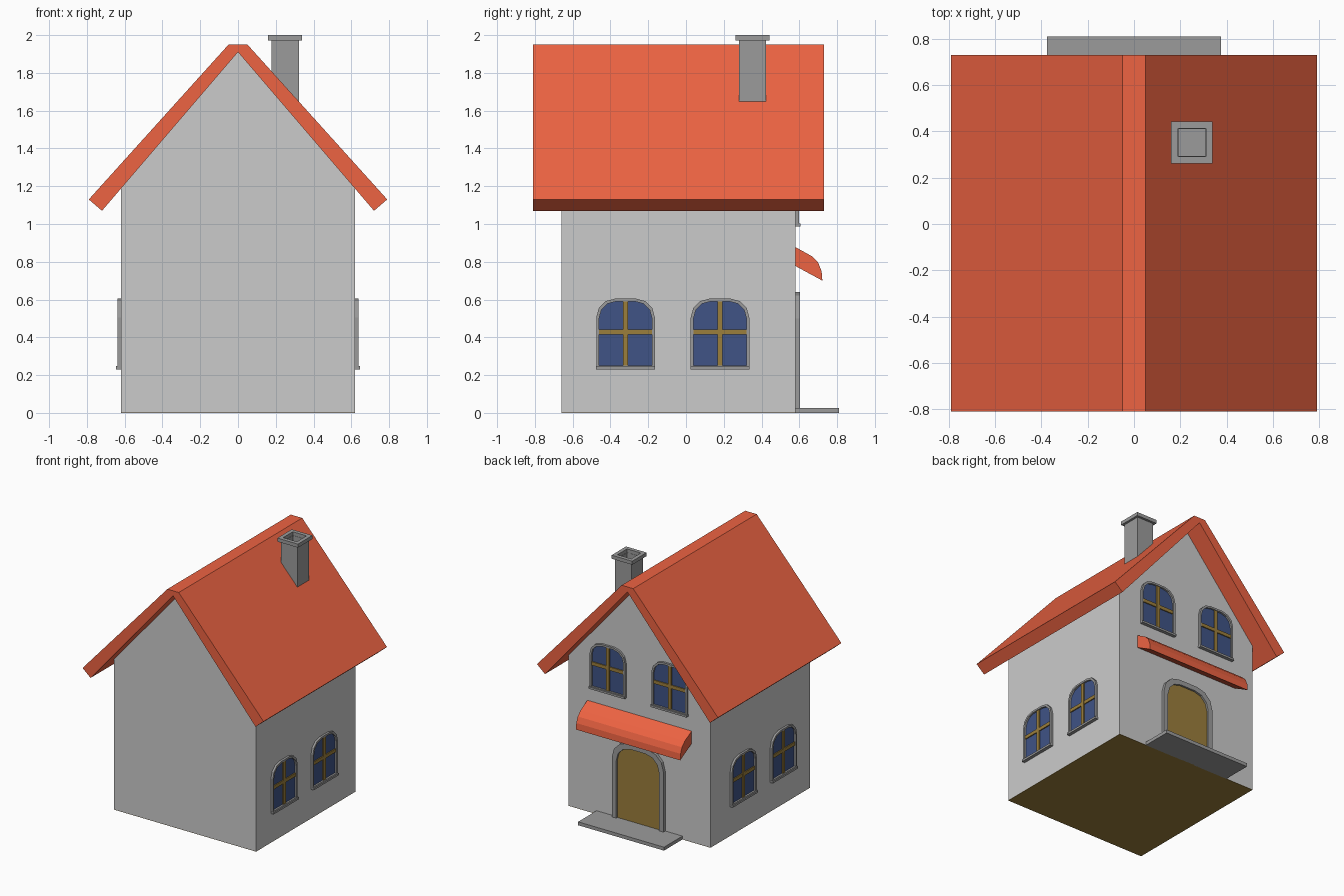
import bpy, bmesh, math
from mathutils import Matrix, Vector

if "Cube" in bpy.data.objects:
    bpy.data.objects.remove(bpy.data.objects["Cube"])


def material(name, rgb):
    m = bpy.data.materials.new(name)
    m.diffuse_color = (*rgb, 1)
    m.use_nodes = True
    m.node_tree.nodes["Principled BSDF"].inputs["Base Color"].default_value = m.diffuse_color
    return m


RED = material("roof_red", (0.85, 0.125, 0.055))
WOOD = material("wood", (0.33, 0.21, 0.045))
GLASS = material("glass_blue", (0.05, 0.087, 0.24))
STONE = material("stone_grey", (0.33, 0.33, 0.33))


def axes(u, v, d, origin=(0, 0, 0)):
    """Matrix taking (across, up, depth) to world space."""
    m = Matrix((u, v, d)).transposed().to_4x4()
    m.translation = Vector(origin)
    return m


def finish(bm, name, M, mat):
    bm.transform(M)
    bmesh.ops.recalc_face_normals(bm, faces=bm.faces)
    me = bpy.data.meshes.new(name)
    bm.to_mesh(me)
    bm.free()
    ob = bpy.data.objects.new(name, me)
    bpy.context.collection.objects.link(ob)
    if mat:
        me.materials.append(mat)
    return ob


def prism(name, pts, d0, d1, M, mat=None):
    """Solid extrusion of an outline from depth d0 to d1."""
    bm = bmesh.new()
    a, b = [[bm.verts.new((x, y, d)) for x, y in pts] for d in (d0, d1)]
    bm.faces.new(a)
    bm.faces.new(b)
    n = len(pts)
    for i in range(n):
        j = (i + 1) % n
        bm.faces.new((a[i], a[j], b[j], b[i]))
    return finish(bm, name, M, mat)


def ring(name, outer, inner, d0, d1, M, mat=None):
    """Frame between two outlines with equal point counts."""
    bm = bmesh.new()
    loops = [[bm.verts.new((x, y, d)) for x, y in pts]
             for pts, d in ((outer, d0), (outer, d1), (inner, d1), (inner, d0))]
    n = len(outer)
    for k in range(4):
        a, b = loops[k], loops[(k + 1) % 4]
        for i in range(n):
            j = (i + 1) % n
            bm.faces.new((a[i], a[j], b[j], b[i]))
    return finish(bm, name, M, mat)


def rect(x0, x1, y0, y1):
    return [(x0, y0), (x1, y0), (x1, y1), (x0, y1)]


def arch(w, bottom, top, r, segs=3):
    """Rectangle outline with rounded top corners; w is the half width."""
    right = [(w - r + r * math.cos(t), top - r + r * math.sin(t))
             for t in [math.pi / 2 * i / segs for i in range(segs + 1)]]
    left = [(-x, y) for x, y in reversed(right)]
    return [(w, bottom)] + right + left + [(-w, bottom)]


def window(name, M):
    inner = arch(0.14, 0.015, 0.355, 0.09)
    ring(name + "_frame", arch(0.155, 0.0, 0.37, 0.1), inner, 0, 0.017, M, STONE)
    prism(name + "_glass", inner, -0.005, 0.003, M, GLASS)
    prism(name + "_upright_bar", rect(-0.014, 0.014, 0.01, 0.357), 0, 0.012, M, WOOD)
    prism(name + "_cross_bar", rect(-0.142, 0.142, 0.18, 0.207), 0, 0.011, M, WOOD)
    prism(name + "_sill", rect(-0.157, 0.157, -0.004, 0.012), 0, 0.026, M, STONE)


X, Y, Z = Vector((1, 0, 0)), Vector((0, 1, 0)), Vector((0, 0, 1))
ALONG_Y = axes(X, Z, Y)
ALONG_X = axes(Y, Z, X)
FLAT = axes(X, Y, Z)

# Gabled walls and floor
prism("walls", [(-0.62, 0.002), (0.62, 0.002), (0.62, 1.187), (0, 1.91), (-0.62, 1.187)],
      -0.66, 0.58, ALONG_Y)
prism("floor", rect(-0.62, 0.62, -0.66, 0.58), 0, 0.002, FLAT, WOOD)

# Roof
half = [(0.05, 1.95), (0.79, 1.13), (0.72, 1.07)]
prism("roof", half + [(0, 1.91)] + [(-x, z) for x, z in reversed(half)],
      -0.81, 0.73, ALONG_Y, RED)

# Hollow chimney with a wider cap
CH = axes(X, Y, Z, (0.25, 0.352, 0))


def square(s):
    return rect(-s, s, -s, s)


ring("chimney_shaft", square(0.072), square(0.058), 1.6, 1.972, CH, STONE)
ring("chimney_cap", square(0.09), square(0.06), 1.972, 2.0, CH, STONE)
prism("chimney_floor", square(0.06), 1.84, 1.86, CH, STONE)

# Side windows, two on each side
for s, side in ((1, "right"), (-1, "left")):
    for i, y in enumerate((-0.32, 0.18)):
        window(f"{side}_window_{i + 1}", axes(Y * s, Z, X * s, (0.62 * s, y, 0.235)))

# Upper windows above the entrance
for i, x in enumerate((-0.27, 0.27)):
    window(f"upper_window_{i + 1}", axes(-X, Z, Y, (x, 0.58, 0.99)))

# Door with arched frame
DOOR = axes(-X, Z, Y, (0, 0.58, 0))
door = arch(0.187, 0.0, 0.602, 0.12)
ring("door_frame", arch(0.225, 0.0, 0.64, 0.14), door, 0, 0.023, DOOR, STONE)
prism("door", door, -0.005, 0.008, DOOR, WOOD)

# Doorstep and curved awning
prism("doorstep", rect(-0.375, 0.375, 0.58, 0.81), 0, 0.027, FLAT, STONE)
prism("awning", [(0.575, 0.88), (0.665, 0.83), (0.70, 0.795), (0.718, 0.75),
                 (0.722, 0.70), (0.575, 0.78)], -0.455, 0.455, ALONG_X, RED)
